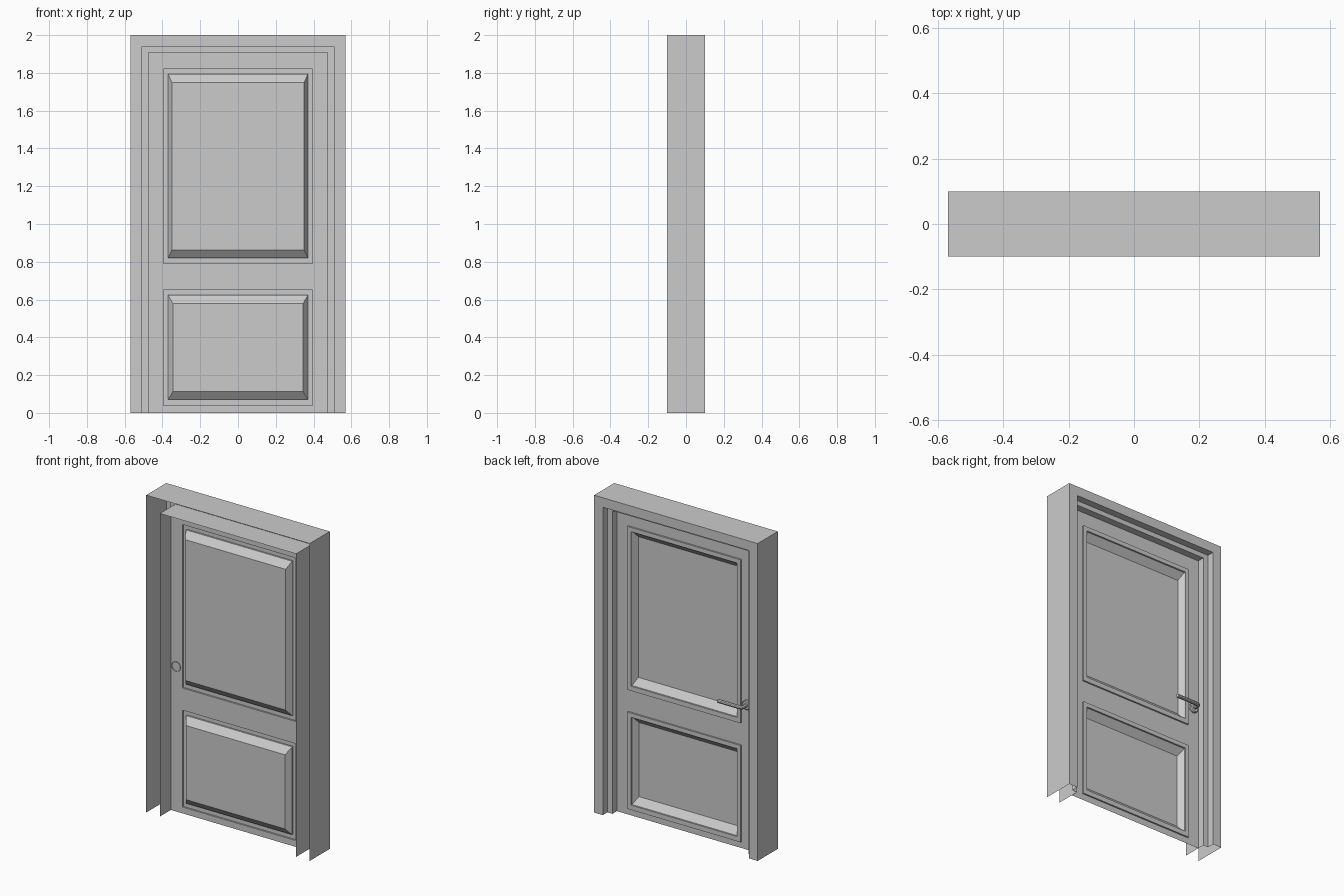
import bpy, bmesh, math
from mathutils import Matrix, Vector

if "Cube" in bpy.data.objects:
    bpy.data.objects.remove(bpy.data.objects["Cube"])


def make_object(name, bm):
    bmesh.ops.remove_doubles(bm, verts=bm.verts, dist=1e-5)
    mesh = bpy.data.meshes.new(name)
    bm.to_mesh(mesh)
    bm.free()
    obj = bpy.data.objects.new(name, mesh)
    bpy.context.collection.objects.link(obj)
    return obj


def bridge(bm, loops, closed):
    """Join successive point loops with quads facing the back (+y)."""
    rows = [[bm.verts.new(p) for p in loop] for loop in loops]
    n = len(rows[0])
    for a, b in zip(rows, rows[1:]):
        for i in range(n if closed else n - 1):
            j = (i + 1) % n
            bm.faces.new((a[i], a[j], b[j], b[i]))
    return rows


def rect(x0, x1, z0, z1, y):
    return [(x0, y, z0), (x0, y, z1), (x1, y, z1), (x1, y, z0)]


# Frame: stepped open profile swept around the doorway (half width, top, y)
profile = [(0.57, 2.0, -0.1), (0.57, 2.0, 0.1), (0.51, 1.94, 0.1),
           (0.51, 1.94, 0.055), (0.475, 1.91, 0.055), (0.475, 1.91, -0.1)]
bm = bmesh.new()
bridge(bm, [rect(-w, w, 0, t, y) for w, t, y in profile], False)
make_object("door_frame", bm)

# Door leaf: stiles and rails, a single sheet
Y = 0.01
bm = bmesh.new()
for x0, x1, z0, z1 in [(-0.475, -0.395, 0, 1.91), (0.395, 0.475, 0, 1.91),
                       (-0.395, 0.395, 0, 0.04), (-0.395, 0.395, 0.65, 0.79),
                       (-0.395, 0.395, 1.82, 1.91)]:
    bm.faces.new([bm.verts.new(p) for p in rect(x0, x1, z0, z1, Y)])
make_object("door_leaf", bm)

# Panels: raised bead, then slope down to the sunken field
for name, z0, z1, side in [("upper_panel", 0.79, 1.82, 0.35),
                           ("lower_panel", 0.04, 0.65, 0.345)]:
    bm = bmesh.new()
    rows = bridge(bm, [rect(-0.395, 0.395, z0, z1, Y),
                       rect(-0.395, 0.395, z0, z1, 0.02),
                       rect(-0.37, 0.37, z0 + 0.03, z1 - 0.027, 0.02),
                       rect(-0.37, 0.37, z0 + 0.03, z1 - 0.027, Y),
                       rect(-side, side, z0 + 0.073, z1 - 0.07, -0.025)], True)
    bm.faces.new(rows[-1])
    make_object(name, bm)

# Handle rose: short disc pierced through the leaf, open at the front
HX, HZ = -0.436, 0.915
bm = bmesh.new()
N = 24
ring = lambda r, y: [(HX + r * math.cos(-2 * math.pi * i / N), y,
                      HZ + r * math.sin(-2 * math.pi * i / N)) for i in range(N)]
rows = bridge(bm, [ring(0.03, 0.005), ring(0.03, 0.02), ring(0.025, 0.025)], True)
bm.faces.new(rows[-1])
bmesh.ops.recalc_face_normals(bm, faces=bm.faces)
rose = make_object("handle_rose", bm)

# Lever: bent round bar
curve = bpy.data.curves.new("handle_lever", 'CURVE')
curve.dimensions = '3D'
curve.bevel_depth = 0.012
curve.bevel_resolution = 3
curve.use_fill_caps = True
spline = curve.splines.new('POLY')
R, YL = 0.018, 0.065
path = [(HX, 0.02)]
path += [(HX + R - R * math.cos(a), YL - R + R * math.sin(a))
         for a in [math.pi / 2 * k / 5 for k in range(6)]]
path += [(-0.27, YL)]
spline.points.add(len(path) - 1)
for p, (x, y) in zip(spline.points, path):
    p.co = (x, y, HZ, 1)
lever = bpy.data.objects.new("handle_lever", curve)
bpy.context.collection.objects.link(lever)
bpy.ops.object.select_all(action='DESELECT')
lever.select_set(True)
bpy.context.view_layer.objects.active = lever
bpy.ops.object.convert(target='MESH')
rose.select_set(True)
bpy.ops.object.shade_smooth_by_angle(angle=math.radians(35))
